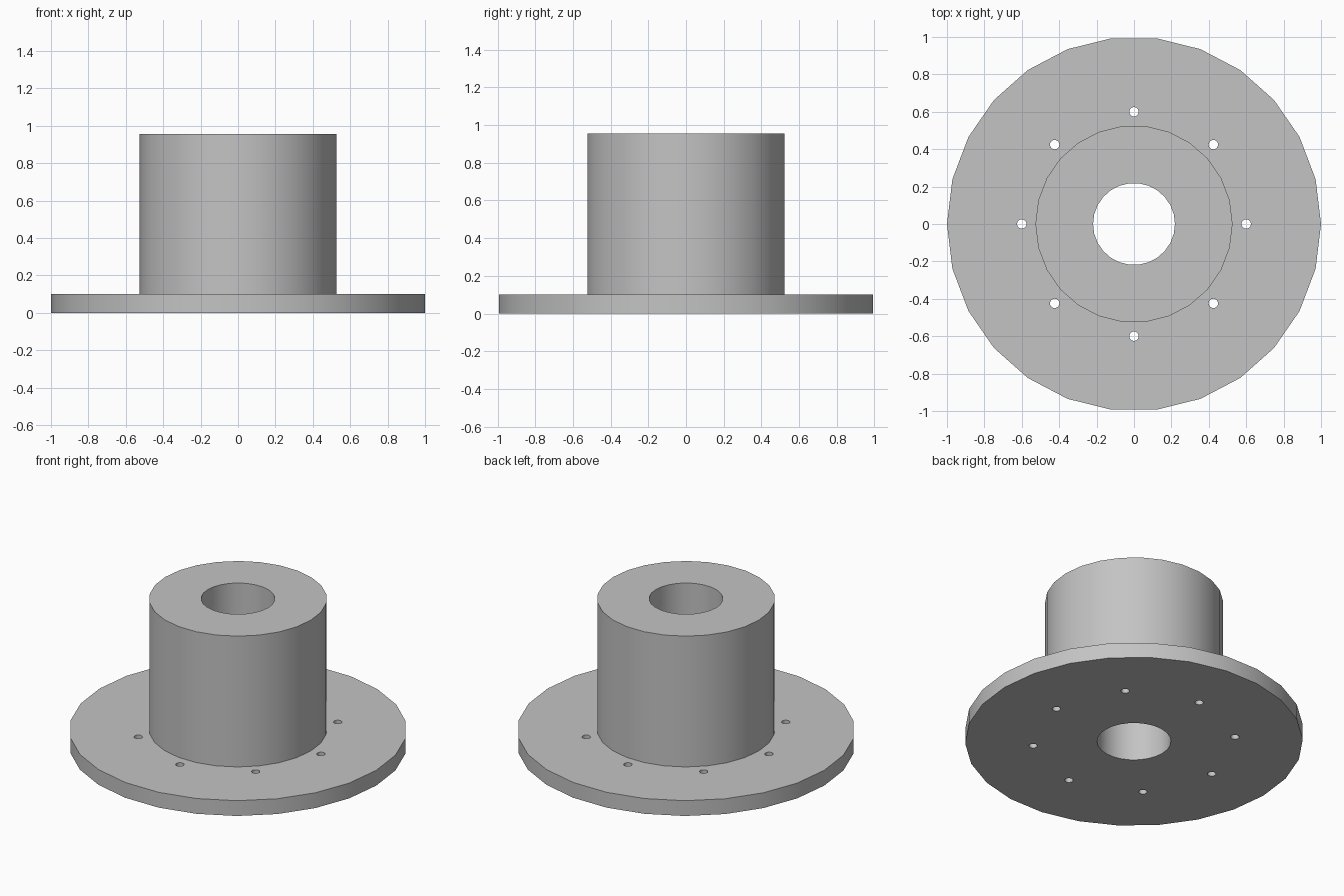
import bpy
import bmesh
from math import cos, sin, pi, radians
from mathutils import Matrix

cube = bpy.data.objects.get("Cube")
if cube:
    bpy.data.objects.remove(cube, do_unlink=True)

SIDES = 26
BORE, HUB, FLANGE = 0.219, 0.527, 1.0
FLANGE_TOP, HUB_TOP = 0.1, 0.955
BOLT_CIRCLE, BOLT_RADIUS, BOLTS = 0.6, 0.025, 8

# Material
grey = bpy.data.materials.new("plain grey metal")
grey.use_nodes = True
colour = (0.55, 0.55, 0.55, 1)
grey.diffuse_color = colour
grey.node_tree.nodes["Principled BSDF"].inputs["Base Color"].default_value = colour


def make_object(name, bm):
    bmesh.ops.recalc_face_normals(bm, faces=bm.faces)
    mesh = bpy.data.meshes.new(name)
    bm.to_mesh(mesh)
    bm.free()
    mesh.materials.append(grey)
    obj = bpy.data.objects.new(name, mesh)
    bpy.context.collection.objects.link(obj)
    return obj


# Flange and hub turned from one closed profile
profile = [(BORE, 0), (FLANGE, 0), (FLANGE, FLANGE_TOP),
           (HUB, FLANGE_TOP), (HUB, HUB_TOP), (BORE, HUB_TOP)]
bm = bmesh.new()
rings = []
for i in range(SIDES):
    a = 2 * pi * i / SIDES
    rings.append([bm.verts.new((r * cos(a), r * sin(a), z)) for r, z in profile])
for i, ring in enumerate(rings):
    after = rings[(i + 1) % SIDES]
    for j in range(len(profile)):
        k = (j + 1) % len(profile)
        bm.faces.new((ring[j], after[j], after[k], ring[k]))
body = make_object("flanged_hub", bm)

# Bolt hole cutters
bm = bmesh.new()
for i in range(BOLTS):
    a = 2 * pi * i / BOLTS
    place = Matrix.Translation((BOLT_CIRCLE * cos(a), BOLT_CIRCLE * sin(a), FLANGE_TOP / 2))
    bmesh.ops.create_cone(bm, cap_ends=True, segments=SIDES, radius1=BOLT_RADIUS,
                          radius2=BOLT_RADIUS, depth=FLANGE_TOP * 2, matrix=place)
cutter = make_object("bolt_hole_cutter", bm)

# Drill the bolt holes
drill = body.modifiers.new("bolt_holes", 'BOOLEAN')
drill.operation = 'DIFFERENCE'
drill.solver = 'EXACT'
drill.object = cutter
bpy.ops.object.select_all(action='DESELECT')
body.select_set(True)
bpy.context.view_layer.objects.active = body
bpy.ops.object.modifier_apply(modifier=drill.name)
bpy.data.objects.remove(cutter, do_unlink=True)

# Smooth walls with sharp rims
bpy.ops.object.shade_smooth_by_angle(angle=radians(30))
